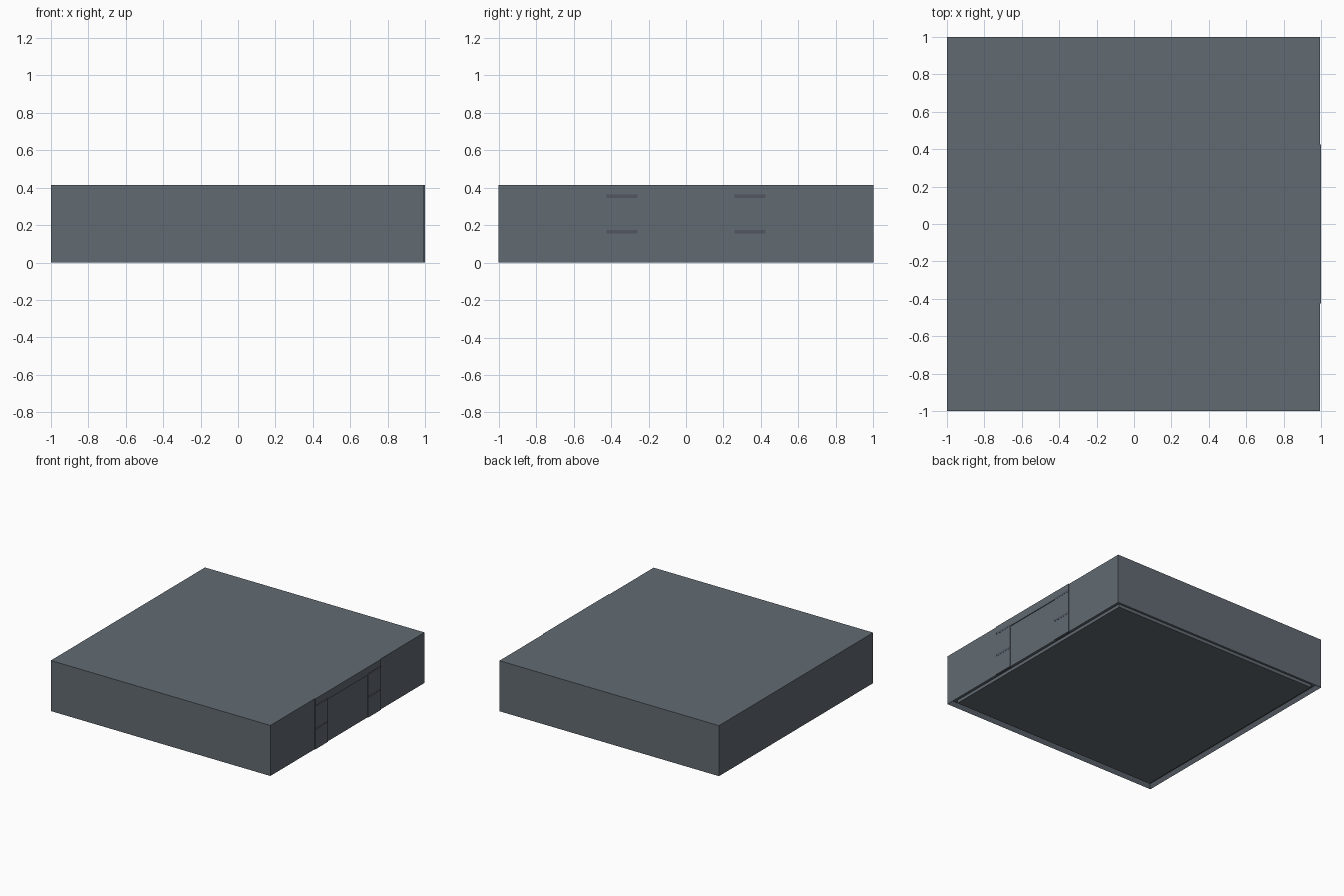
import bpy, bmesh

if "Cube" in bpy.data.objects:
    bpy.data.objects.remove(bpy.data.objects["Cube"])


def material(name, color):
    m = bpy.data.materials.new(name)
    m.diffuse_color = color
    m.use_nodes = True
    m.node_tree.nodes["Principled BSDF"].inputs["Base Color"].default_value = m.diffuse_color
    return m


STEEL = material("slate_grey", (0.12, 0.145, 0.168, 1))
DARK = material("dark_slate", (0.085, 0.092, 0.12, 1))


def box(name, lo, hi, mat=STEEL, recess=None):
    """Box between two corners; recess = (rim width, depth) hollows the underside."""
    bm = bmesh.new()
    bmesh.ops.create_cube(bm, size=1)
    for v in bm.verts:
        v.co = [(a + b) / 2 + c * (b - a) for a, b, c in zip(lo, hi, v.co)]
    if recess:
        bm.normal_update()
        under = [f for f in bm.faces if f.normal.z < -0.9]
        bmesh.ops.inset_region(bm, faces=under, thickness=recess[0])
        bmesh.ops.translate(bm, verts=under[0].verts, vec=(0, 0, recess[1]))
    me = bpy.data.meshes.new(name)
    bm.to_mesh(me)
    bm.free()
    me.materials.append(mat)
    ob = bpy.data.objects.new(name, me)
    bpy.context.collection.objects.link(ob)
    return ob


H = 0.415
FACE = 0.994   # wall plane on the right side

# Main block with a thin rim around its underside
box("main_block", (-1, -1, 0), (FACE, 1, H), recess=(0.03, 0.03))

# Floor plate, separated from the rim by a narrow groove
box("floor_plate", (-0.945, -0.945, 0.004), (0.94, 0.945, 0.03))

# Raised surround on the right side: two posts under a lintel
box("lintel", (FACE - 0.01, -0.26, 0.35), (1, 0.26, H))
for side, s in (("front", -1), ("back", 1)):
    y0, y1 = sorted((s * 0.26, s * 0.425))
    box(side + "_post", (FACE - 0.01, y0, 0), (1, y1, H))
    # Thin dark strips across each post
    for level, z in (("lower", 0.165), ("upper", 0.355)):
        box(f"{side}_{level}_strip", (FACE, y0, z - 0.009),
            (1.001, y1, z + 0.009), DARK)
